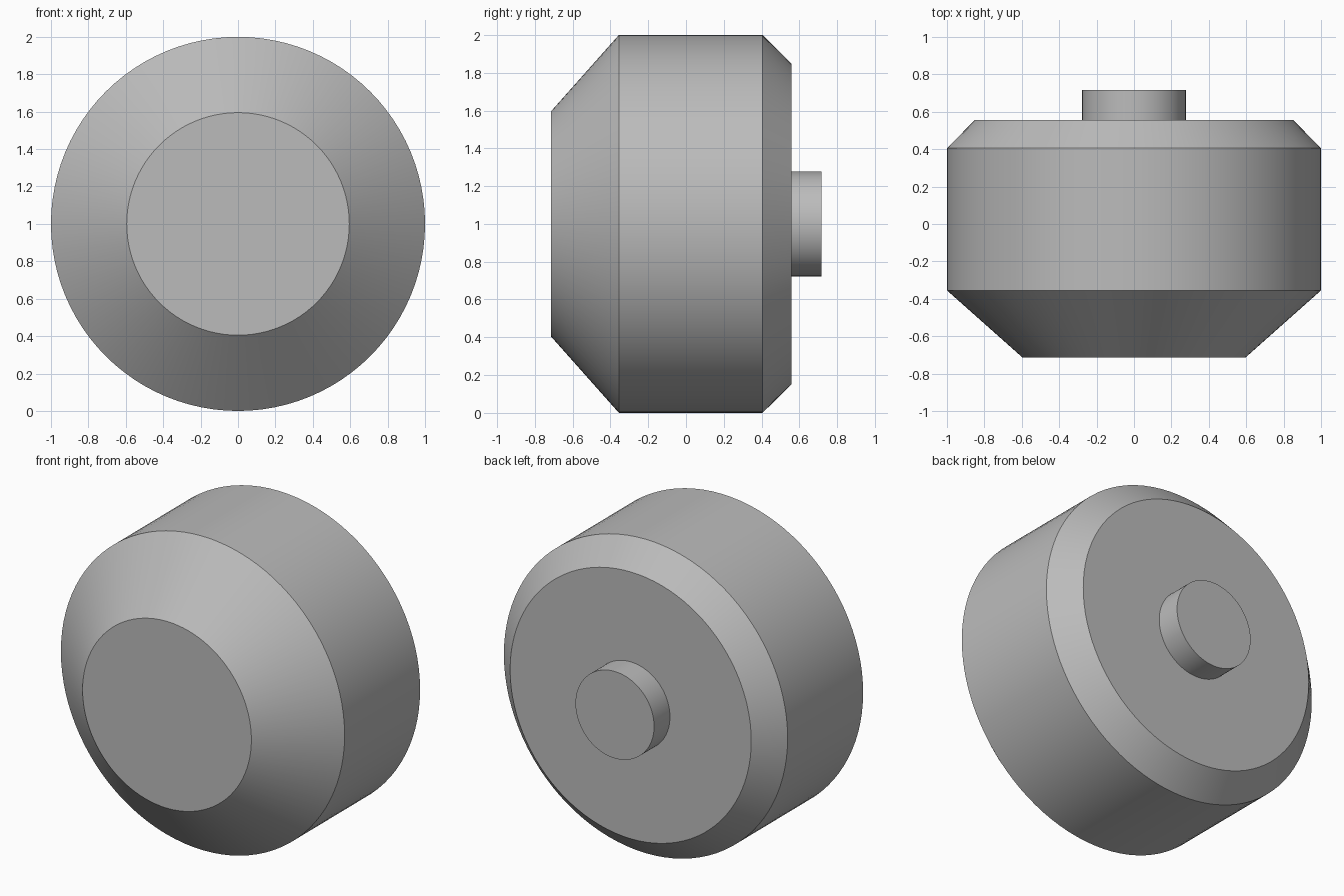
import bpy
import math

# Remove the default cube
cube = bpy.data.objects.get("Cube")
if cube:
    bpy.data.objects.remove(cube, do_unlink=True)

SEGMENTS = 96
CENTRE_Z = 1.0

# Single plain grey material
grey = bpy.data.materials.new("plain grey")
grey.use_nodes = True
colour = (0.5, 0.5, 0.5, 1)
grey.diffuse_color = colour
grey.node_tree.nodes["Principled BSDF"].inputs["Base Color"].default_value = colour


def lathe(name, profile):
    """Turn (y, radius) points about the front-to-back axis, with flat end caps."""
    verts, faces = [], []
    for y, r in profile:
        for i in range(SEGMENTS):
            a = math.tau * i / SEGMENTS
            verts.append((r * math.sin(a), y, CENTRE_Z + r * math.cos(a)))
    for ring in range(len(profile) - 1):
        base = ring * SEGMENTS
        for i in range(SEGMENTS):
            j = (i + 1) % SEGMENTS
            faces.append((base + i, base + SEGMENTS + i,
                          base + SEGMENTS + j, base + j))
    last = (len(profile) - 1) * SEGMENTS
    faces.append(tuple(range(SEGMENTS)))
    faces.append(tuple(reversed(range(last, last + SEGMENTS))))
    mesh = bpy.data.meshes.new(name)
    mesh.from_pydata(verts, [], faces)
    mesh.materials.append(grey)
    obj = bpy.data.objects.new(name, mesh)
    bpy.context.collection.objects.link(obj)
    bpy.ops.object.select_all(action='DESELECT')
    obj.select_set(True)
    bpy.context.view_layer.objects.active = obj
    bpy.ops.object.shade_smooth_by_angle(angle=math.radians(30))
    return obj


# Knob body: front taper, straight grip band, rear chamfer
lathe("knob_body", [(-0.715, 0.595), (-0.355, 1.0), (0.405, 1.0), (0.557, 0.85)])

# Short mounting stem on the back
lathe("mounting_stem", [(0.557, 0.277), (0.717, 0.277)])
